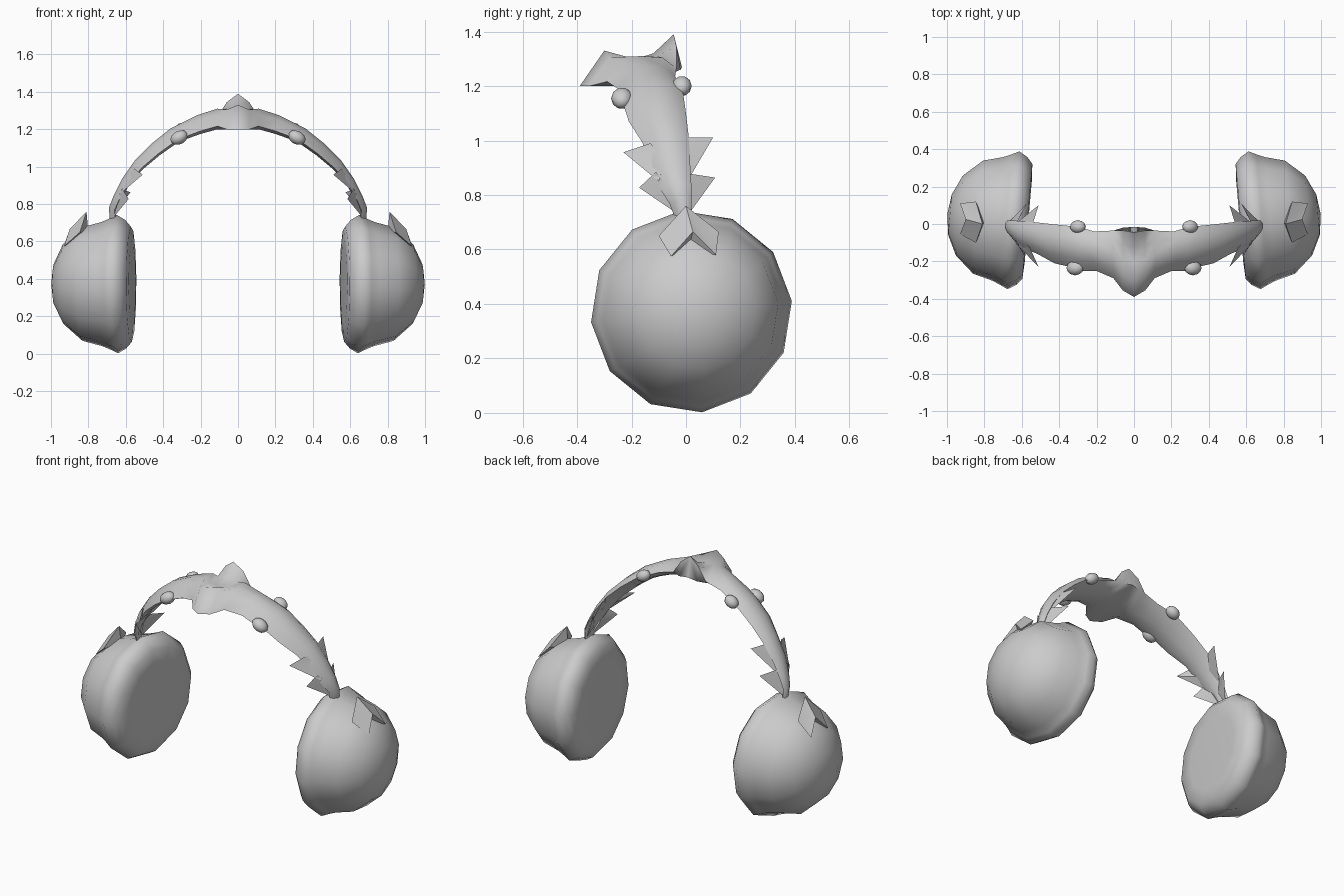
import bpy, bmesh, math
from mathutils import Vector, Matrix

if "Cube" in bpy.data.objects:
    bpy.data.objects.remove(bpy.data.objects["Cube"])

grey = bpy.data.materials.new("grey_shell")
grey.diffuse_color = (0.6, 0.6, 0.6, 1)
grey.use_nodes = True
grey.node_tree.nodes["Principled BSDF"].inputs["Base Color"].default_value = grey.diffuse_color


def finish(name, bm, angle=70):
    """Turn a right-hand half into a smooth object mirrored across x."""
    bmesh.ops.recalc_face_normals(bm, faces=bm.faces)
    mesh = bpy.data.meshes.new(name)
    bm.to_mesh(mesh)
    bm.free()
    mesh.materials.append(grey)
    ob = bpy.data.objects.new(name, mesh)
    bpy.context.collection.objects.link(ob)
    bpy.ops.object.select_all(action='DESELECT')
    ob.select_set(True)
    bpy.context.view_layer.objects.active = ob
    bpy.ops.object.shade_smooth_by_angle(angle=math.radians(angle))
    mod = ob.modifiers.new("mirror", 'MIRROR')
    mod.use_axis = (True, False, False)
    mod.merge_threshold = 0.0005
    return ob


def bridge(bm, rings):
    for a, b in zip(rings, rings[1:]):
        n = len(a)
        for i in range(n):
            bm.faces.new((a[i], a[(i + 1) % n], b[(i + 1) % n], b[i]))


# Ear cups: twelve-sided turned shells, yawed slightly outward
bm = bmesh.new()
profile = [(-0.08, 0.22), (-0.075, 0.31), (-0.045, 0.345), (0.0, 0.372), (0.04, 0.352),
           (0.085, 0.333), (0.19, 0.305), (0.29, 0.215), (0.34, 0.11)]
place = Matrix.Translation((0.645, 0.02, 0.372)) @ Matrix.Rotation(math.radians(5), 4, 'Z')
rings = []
for a, r in profile:
    ring = []
    for i in range(12):
        t = math.radians(6 + 30 * i)
        ring.append(bm.verts.new(place @ Vector((a, r * math.cos(t), r * math.sin(t)))))
    rings.append(ring)
bridge(bm, rings)
bm.faces.new(rings[0])
tip = bm.verts.new(place @ Vector((0.355, 0, 0)))
for i in range(12):
    bm.faces.new((rings[-1][i], rings[-1][(i + 1) % 12], tip))
finish("ear_cup", bm)

# Headband: half arch lofted from eight-point sections
# station: outer x, outer z, inner x, inner z, front y, back y
stations = [
    (0.11, 1.31, 0.11, 1.20, -0.29, -0.035),
    (0.22, 1.275, 0.20, 1.175, -0.25, -0.04),
    (0.29, 1.24, 0.27, 1.15, -0.25, -0.02),
    (0.36, 1.205, 0.335, 1.12, -0.23, -0.01),
    (0.46, 1.125, 0.42, 1.06, -0.21, 0.0),
    (0.55, 1.035, 0.51, 0.985, -0.16, 0.01),
    (0.62, 0.935, 0.585, 0.895, -0.13, 0.015),
    (0.665, 0.845, 0.635, 0.81, -0.09, 0.02),
    (0.69, 0.78, 0.655, 0.765, -0.06, 0.02),
    (0.685, 0.70, 0.65, 0.70, -0.035, 0.02),
]
# section point: fraction from front to back, fraction from inner to outer
section = [(0, 0.15), (0.25, 0.75), (0.5, 1), (0.8, 0.95),
           (1, 0.6), (0.8, 0.3), (0.5, 0.1), (0.2, 0)]
# Crest sections at the middle, as (y, z)
crest = [(-0.39, 1.20), (-0.30, 1.33), (-0.20, 1.295), (-0.12, 1.32),
         (-0.045, 1.39), (-0.015, 1.27), (-0.14, 1.23), (-0.28, 1.205)]
shoulder = [(-0.355, 1.20), (-0.28, 1.305), (-0.19, 1.30), (-0.11, 1.31),
            (-0.035, 1.345), (-0.02, 1.26), (-0.14, 1.22), (-0.27, 1.20)]
bm = bmesh.new()
rings = [[bm.verts.new((x, y, z)) for y, z in pts]
         for x, pts in ((0, crest), (0.06, shoulder))]
for xo, zo, xi, zi, yf, yb in stations:
    rings.append([bm.verts.new((xi + (xo - xi) * v, yf + (yb - yf) * u, zi + (zo - zi) * v))
                  for u, v in section])
bridge(bm, rings)
bm.faces.new(rings[-1])
finish("headband", bm)

# Rounded knobs on both edges of the band
bm = bmesh.new()
for pos, size in (((0.315, -0.235, 1.155), (0.05, 0.04, 0.036)),
                  ((0.30, -0.015, 1.20), (0.045, 0.036, 0.034))):
    m = Matrix.Translation(pos) @ Matrix.Rotation(math.radians(30), 4, 'Y') @ Matrix.Diagonal((*size, 1))
    bmesh.ops.create_icosphere(bm, subdivisions=2, radius=1, matrix=m)
finish("band_knob", bm)

# Pointed fins: tip, upper root, lower root
fins = [
    ((0.51, -0.23, 0.957), (0.555, -0.13, 0.99), (0.635, -0.10, 0.85)),
    ((0.585, -0.172, 0.827), (0.62, -0.11, 0.885), (0.665, -0.03, 0.73)),
    ((0.51, 0.10, 1.012), (0.545, -0.01, 1.01), (0.63, 0.005, 0.85)),
    ((0.575, 0.107, 0.864), (0.63, 0.0, 0.88), (0.67, 0.01, 0.73)),
]
bm = bmesh.new()
for fin in fins:
    t, a, b = (Vector(p) for p in fin)
    root = (a + b) / 2
    out = Vector((0.012, 0, 0.006))
    mid = Vector((root.x, root.y * 0.5 - 0.02, root.z))
    v = [bm.verts.new(p) for p in (t, a, b, mid + out, mid - out)]
    for f in ((0, 1, 3), (0, 3, 2), (0, 4, 1), (0, 2, 4), (1, 4, 3), (2, 3, 4)):
        bm.faces.new([v[i] for i in f])
finish("band_fin", bm, 40)

# Forked horn on top of each cup
bm = bmesh.new()
pts = [(0.81, 0.0, 0.76), (0.93, -0.055, 0.575), (0.90, 0.025, 0.665), (0.93, 0.11, 0.58),
       (0.845, 0.12, 0.665), (0.80, 0.01, 0.645), (0.845, -0.10, 0.65)]
v = [bm.verts.new(p) for p in pts]
for i in range(1, 7):
    j = i % 6 + 1
    bm.faces.new((v[0], v[i], v[j]))
low = bm.verts.new((0.85, 0.01, 0.6))
for i in range(1, 7):
    bm.faces.new((low, v[i % 6 + 1], v[i]))
finish("cup_horn", bm, 30)
